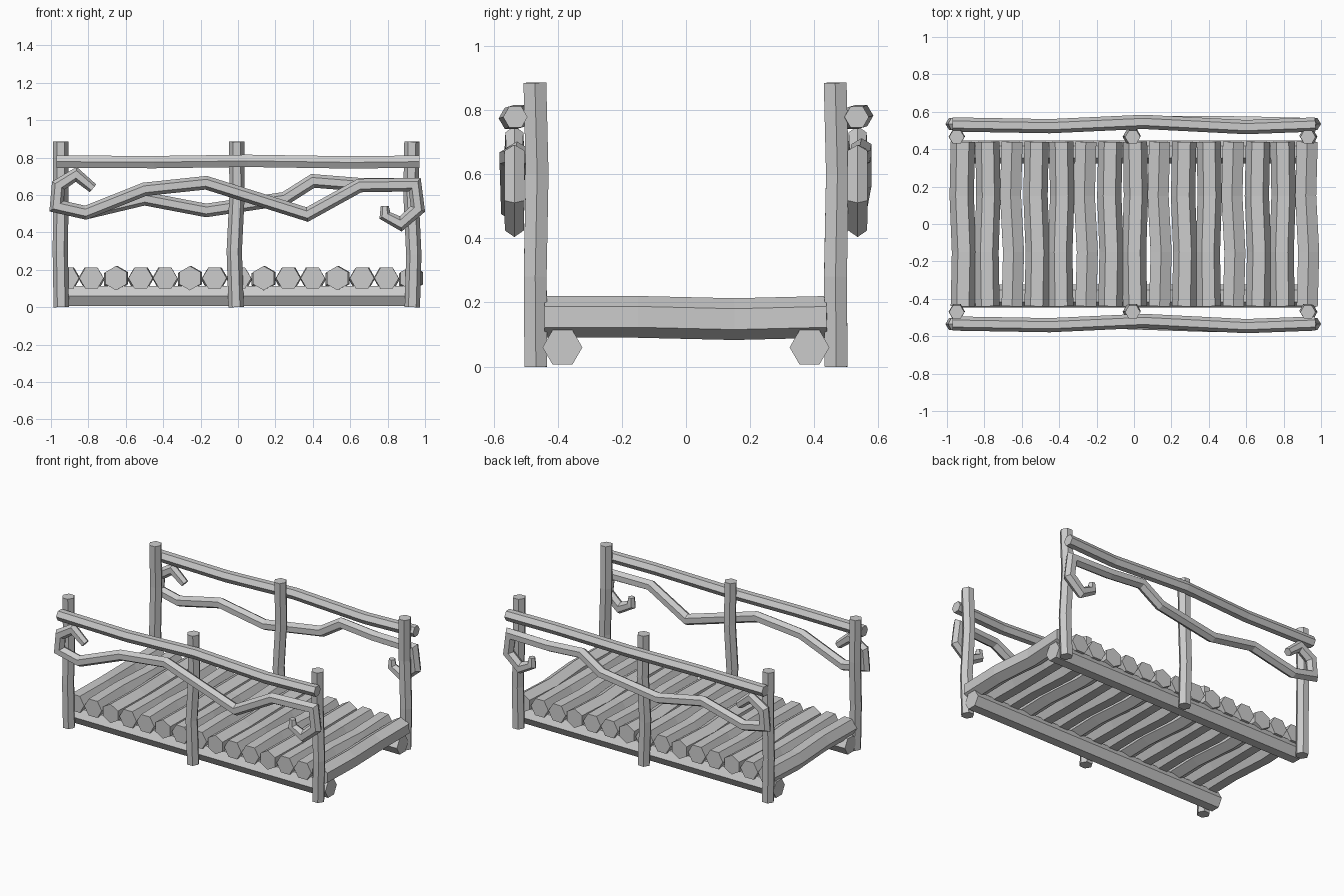
import bpy, bmesh, math
from mathutils import Vector

if "Cube" in bpy.data.objects:
    bpy.data.objects.remove(bpy.data.objects["Cube"])


def log(name, pts, r, ref, phase=0.0, taper=None, sides=6):
    """Mitred prism along a path; ref fixes where the first corner points."""
    pts = [Vector(p) for p in pts]
    ref = Vector(ref)
    bm = bmesh.new()
    rings = []
    for i, p in enumerate(pts):
        a = (p - pts[i - 1]).normalized() if i > 0 else None
        b = (pts[i + 1] - p).normalized() if i < len(pts) - 1 else None
        a, b = a or b, b or a
        t = (a + b).normalized()
        u = (ref - t * ref.dot(t)).normalized()
        v = t.cross(u)
        stretch = min(1.0 / max(t.dot(a), 0.1), 1.4)   # keep width at bends
        rad = r * (taper[i] if taper else 1.0)
        ring = []
        for k in range(sides):
            ang = phase + 2 * math.pi * k / sides
            ring.append(bm.verts.new(p + u * rad * math.cos(ang)
                                     + v * rad * stretch * math.sin(ang)))
        rings.append(ring)
    for lo, hi in zip(rings, rings[1:]):
        for k in range(sides):
            n = (k + 1) % sides
            bm.faces.new((lo[k], lo[n], hi[n], hi[k]))
    bm.faces.new(rings[0][::-1])
    bm.faces.new(rings[-1])
    bmesh.ops.recalc_face_normals(bm, faces=bm.faces)
    me = bpy.data.meshes.new(name)
    bm.to_mesh(me)
    bm.free()
    ob = bpy.data.objects.new(name, me)
    bpy.context.collection.objects.link(ob)
    return ob


X, Y = (1, 0, 0), (0, 1, 0)
TILT = math.radians(30)

# Deck logs, every third one turned onto its corner
for i in range(15):
    x = -0.915 + i * 0.1315
    w = (0.006, -0.005, 0.008)[i % 3]
    log(f"deck_log_{i + 1}",
        [(x, -0.44, 0.155), (x + w, -0.15, 0.155),
         (x - w, 0.15, 0.148), (x, 0.44, 0.155)],
        0.065, X, TILT if i % 3 == 2 else 0)

# Bends of the three posts on each side
posts = {"left": [(-0.945, 0), (-0.95, 0.3), (-0.947, 0.6), (-0.948, 0.885)],
         "middle": [(-0.01, 0), (-0.02, 0.3), (-0.005, 0.6), (-0.007, 0.885)],
         "right": [(0.932, 0), (0.94, 0.28), (0.925, 0.6), (0.93, 0.885)]}
post_dy = (0.0, -0.002, 0.004, -0.003)

# Twisted branch: shared curls at both ends, own middle on each side
curl_left = [(-0.775, 0.635), (-0.865, 0.71), (-0.96, 0.65),
             (-0.97, 0.54), (-0.815, 0.505)]
curl_right = [(0.945, 0.655), (0.962, 0.525), (0.87, 0.445),
              (0.785, 0.49), (0.785, 0.54)]
middles = {"front": [(-0.5, 0.63), (-0.17, 0.665), (0.37, 0.495), (0.65, 0.65)],
           "back": [(-0.5, 0.58), (-0.17, 0.517), (0.25, 0.58),
                    (0.4, 0.675), (0.65, 0.655)]}
mid_dy = {"front": (0, 0.008, -0.01, -0.015), "back": (-0.01, 0, 0.012, 0.012, 0.008)}

for side, s in (("front", -1), ("back", 1)):
    # Beam under the deck
    log(f"{side}_beam", [(-0.97, s * 0.385, 0.06), (0.97, s * 0.385, 0.06)],
        0.062, Y)
    # Posts
    for place, path in posts.items():
        log(f"{side}_{place}_post",
            [(x, s * 0.468 + d, z) for (x, z), d in zip(path, post_dy)],
            0.041, X)
    # Handrail
    rail = [(-0.97, 0), (-0.45, -0.009), (0.05, 0.014), (0.6, -0.014), (0.97, 0)]
    log(f"{side}_handrail",
        [(x, s * 0.532 + d, 0.778 + d * 0.3) for x, d in rail], 0.038, Y)
    # Branch
    path = curl_left + middles[side] + curl_right
    dy = [0] * 5 + list(mid_dy[side]) + [0] * 5
    taper = [0.75, 0.9] + [1] * (len(path) - 5) + [0.95, 0.8, 0.6]
    log(f"{side}_branch",
        [(x, s * 0.535 + d, z) for (x, z), d in zip(path, dy)],
        0.036, Y, TILT, taper)
